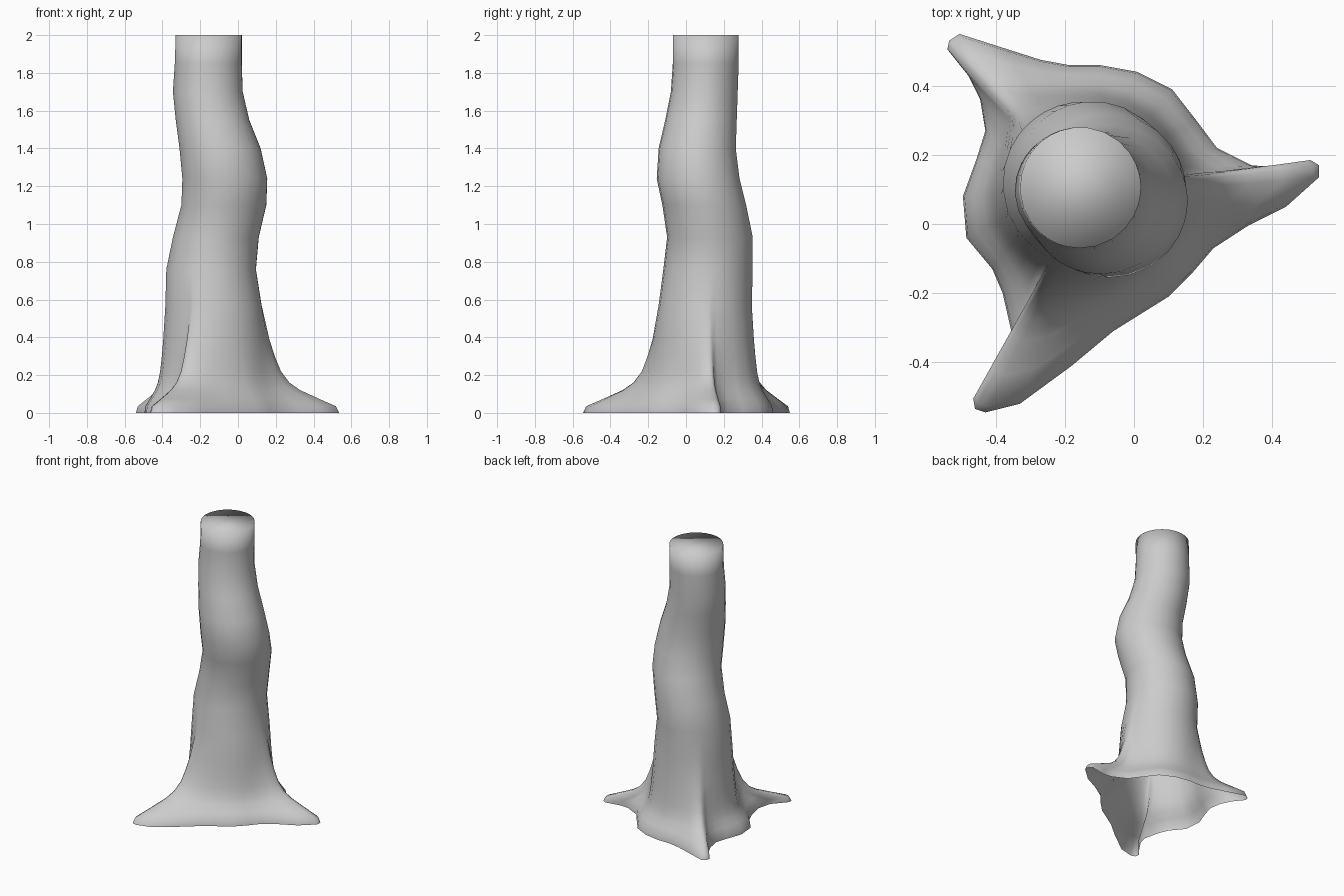
import bpy, bmesh, math

if "Cube" in bpy.data.objects:
    bpy.data.objects.remove(bpy.data.objects["Cube"])

# Ground outline of the three-rooted base (counter-clockwise)
OUTLINE = [(.535, .17), (.51, .185), (.40, .165), (.34, .17), (.24, .22), (.18, .30),
           (.11, .39), (.01, .44), (-.10, .46), (-.19, .46), (-.27, .475), (-.38, .51),
           (-.505, .55), (-.535, .53), (-.54, .505), (-.48, .43), (-.445, .36),
           (-.43, .27), (-.455, .19), (-.495, .08), (-.485, -.04), (-.41, -.13),
           (-.38, -.20), (-.355, -.31), (-.38, -.41), (-.465, -.505), (-.46, -.535),
           (-.43, -.545), (-.33, -.52), (-.18, -.41), (-.06, -.31), (.10, -.21),
           (.17, -.14), (.23, -.07), (.33, -.005), (.44, .05), (.535, .135)]

# Trunk sections: height, x min, x max, y min, y max
TRUNK = [(.57, -.385, .125, -.145, .35), (.76, -.38, .095, -.12, .355),
         (.93, -.345, .11, -.10, .355), (1.1, -.30, .15, -.125, .32),
         (1.24, -.295, .155, -.155, .285), (1.4, -.31, .12, -.145, .265),
         (1.55, -.33, .06, -.11, .27), (1.7, -.345, .025, -.08, .275),
         (1.85, -.335, .02, -.07, .28), (2.0, -.33, .02, -.07, .28)]

# Root flare: height, share of the ground outline
FLARE = [(0, 1), (.035, .96), (.075, .74), (.12, .5), (.16, .36), (.22, .25), (.30, .17), (.39, .1)]

# Angle of each outline point around the trunk, evened out so the trunk stays round
cx, cy = -.13, .10
angles = []
for x, y in OUTLINE:
    a = math.atan2(y - cy, x - cx)
    while angles and a < angles[-1] - math.pi:
        a += math.tau
    angles.append(a)
n = len(angles)
for _ in range(4):
    nxt = angles[1:] + [angles[0] + math.tau]
    prv = [angles[-1] - math.tau] + angles[:-1]
    angles = [(p + 2 * a + q) / 4 for p, a, q in zip(prv, angles, nxt)]


def section(x0, x1, y0, y1):
    return [((x0 + x1) / 2 + (x1 - x0) / 2 * math.cos(a),
             (y0 + y1) / 2 + (y1 - y0) / 2 * math.sin(a)) for a in angles]


# Stack the flared root rings and the trunk rings
base = section(*TRUNK[0][1:])
rings = [[(bx + (ox - bx) * w, by + (oy - by) * w, z)
          for (bx, by), (ox, oy) in zip(base, OUTLINE)] for z, w in FLARE]
rings += [[(x, y, t[0]) for x, y in section(*t[1:])] for t in TRUNK]

# Skin the rings, close the top, leave the underside open
bm = bmesh.new()
loops = [[bm.verts.new(p) for p in ring] for ring in rings]
for lo, hi in zip(loops, loops[1:]):
    for i in range(n):
        j = (i + 1) % n
        bm.faces.new((lo[i], lo[j], hi[j], hi[i]))
bm.faces.new(loops[-1])
for f in bm.faces:
    f.smooth = True
mesh = bpy.data.meshes.new("tree_trunk")
bm.to_mesh(mesh)
bm.free()
trunk = bpy.data.objects.new("tree_trunk", mesh)
bpy.context.collection.objects.link(trunk)
